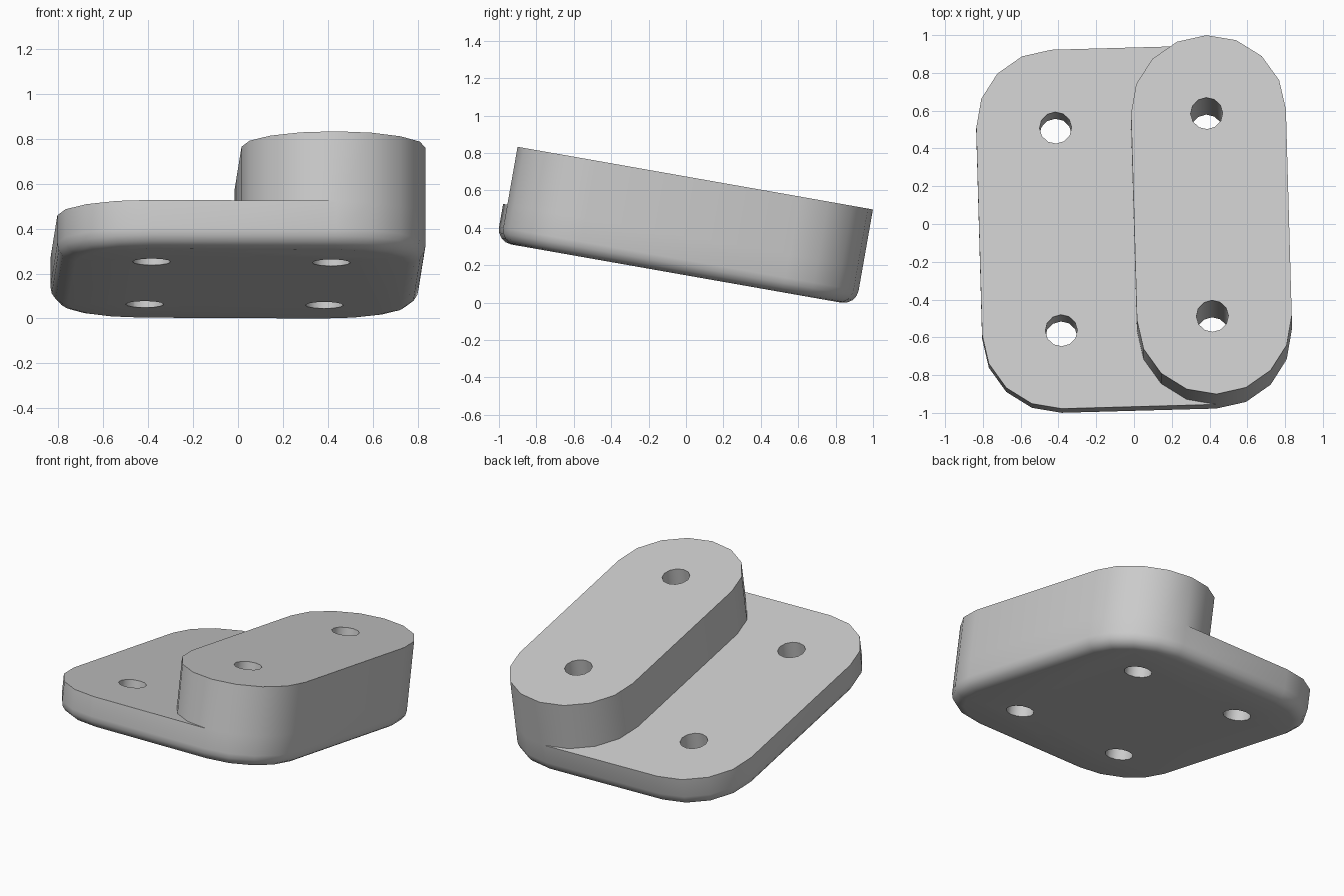
import bpy, bmesh
from math import radians, cos, sin, pi
from mathutils import Matrix, Vector

if "Cube" in bpy.data.objects:
    bpy.data.objects.remove(bpy.data.objects["Cube"], do_unlink=True)

HALF_W, HALF_L, RADIUS = 0.82, 0.965, 0.41
PLATE_TOP, PAD_TOP = 0.206, 0.52
HOLE_X, HOLE_Y, HOLE_R = 0.4, 0.545, 0.085

grey = bpy.data.materials.new("light grey")
grey.use_nodes = True
grey.diffuse_color = (0.6, 0.6, 0.6, 1)
grey.node_tree.nodes["Principled BSDF"].inputs["Base Color"].default_value = grey.diffuse_color


def rounded_outline(x0, x1, half_l, r, steps):
    """Counter-clockwise rounded rectangle; repeated points are dropped."""
    corners = [(x1 - r, half_l - r), (x0 + r, half_l - r),
               (x0 + r, r - half_l), (x1 - r, r - half_l)]
    points = []
    for q, (cx, cy) in enumerate(corners):
        for i in range(steps + 1):
            a = (q + i / steps) * pi / 2
            p = Vector((cx + r * cos(a), cy + r * sin(a)))
            if not points or min((p - o).length for o in points) > 1e-4:
                points.append(p)
    return points


def prism(name, outline, z0, z1, bottom_round=0):
    """Solid prism, with an optional rounded bottom rim."""
    bm = bmesh.new()
    base = bm.faces.new([bm.verts.new((p.x, p.y, z0)) for p in outline])
    top = bmesh.ops.extrude_face_region(bm, geom=[base], use_keep_orig=True)["geom"]
    for v in top:
        if isinstance(v, bmesh.types.BMVert):
            v.co.z = z1
    bmesh.ops.recalc_face_normals(bm, faces=bm.faces[:])
    if bottom_round:
        rim = [e for e in bm.edges if all(abs(v.co.z - z0) < 1e-5 for v in e.verts)]
        bmesh.ops.bevel(bm, geom=rim, offset=bottom_round, segments=4,
                        profile=0.5, affect='EDGES')
    mesh = bpy.data.meshes.new(name)
    bm.to_mesh(mesh)
    bm.free()
    mesh.materials.append(grey)
    obj = bpy.data.objects.new(name, mesh)
    bpy.context.collection.objects.link(obj)
    return obj


def boolean(obj, other, operation):
    mod = obj.modifiers.new(other.name, 'BOOLEAN')
    mod.operation, mod.solver, mod.object = operation, 'EXACT', other
    other.hide_render = True


# Base plate with a rounded lower rim, and the raised pad along its left side
block = prism("stepped_block", rounded_outline(-HALF_W, HALF_W, HALF_L, RADIUS, 4),
              0, PLATE_TOP, 0.08)
pad = prism("raised_pad", rounded_outline(0, HALF_W, HALF_L, RADIUS, 4), PLATE_TOP, PAD_TOP)
boolean(block, pad, 'UNION')
helpers = [pad]

# Four through holes
for sx in (-1, 1):
    for sy in (-1, 1):
        circle = [Vector((sx * HOLE_X + HOLE_R * cos(i * pi / 6),
                          sy * HOLE_Y + HOLE_R * sin(i * pi / 6))) for i in range(12)]
        cutter = prism("hole_cutter", circle, -0.2, 0.8)
        boolean(block, cutter, 'DIFFERENCE')
        helpers.append(cutter)

# Bake the booleans and drop the helpers
bpy.context.view_layer.update()
graph = bpy.context.evaluated_depsgraph_get()
baked = bpy.data.meshes.new_from_object(block.evaluated_get(graph))
block.modifiers.clear()
block.data = baked
for h in helpers:
    bpy.data.objects.remove(h, do_unlink=True)

# Tilt the block backwards with a slight turn, then centre it on the floor
baked.transform(Matrix.Rotation(radians(-10), 4, 'X') @ Matrix.Rotation(radians(1.6), 4, 'Z'))
lo = [min(v.co[k] for v in baked.vertices) for k in range(3)]
hi = [max(v.co[k] for v in baked.vertices) for k in range(3)]
baked.transform(Matrix.Translation((-(lo[0] + hi[0]) / 2, -(lo[1] + hi[1]) / 2, -lo[2])))

# Smooth curved walls, sharp rims
bpy.ops.object.select_all(action='DESELECT')
block.select_set(True)
bpy.context.view_layer.objects.active = block
bpy.ops.object.shade_smooth_by_angle(angle=radians(40))
